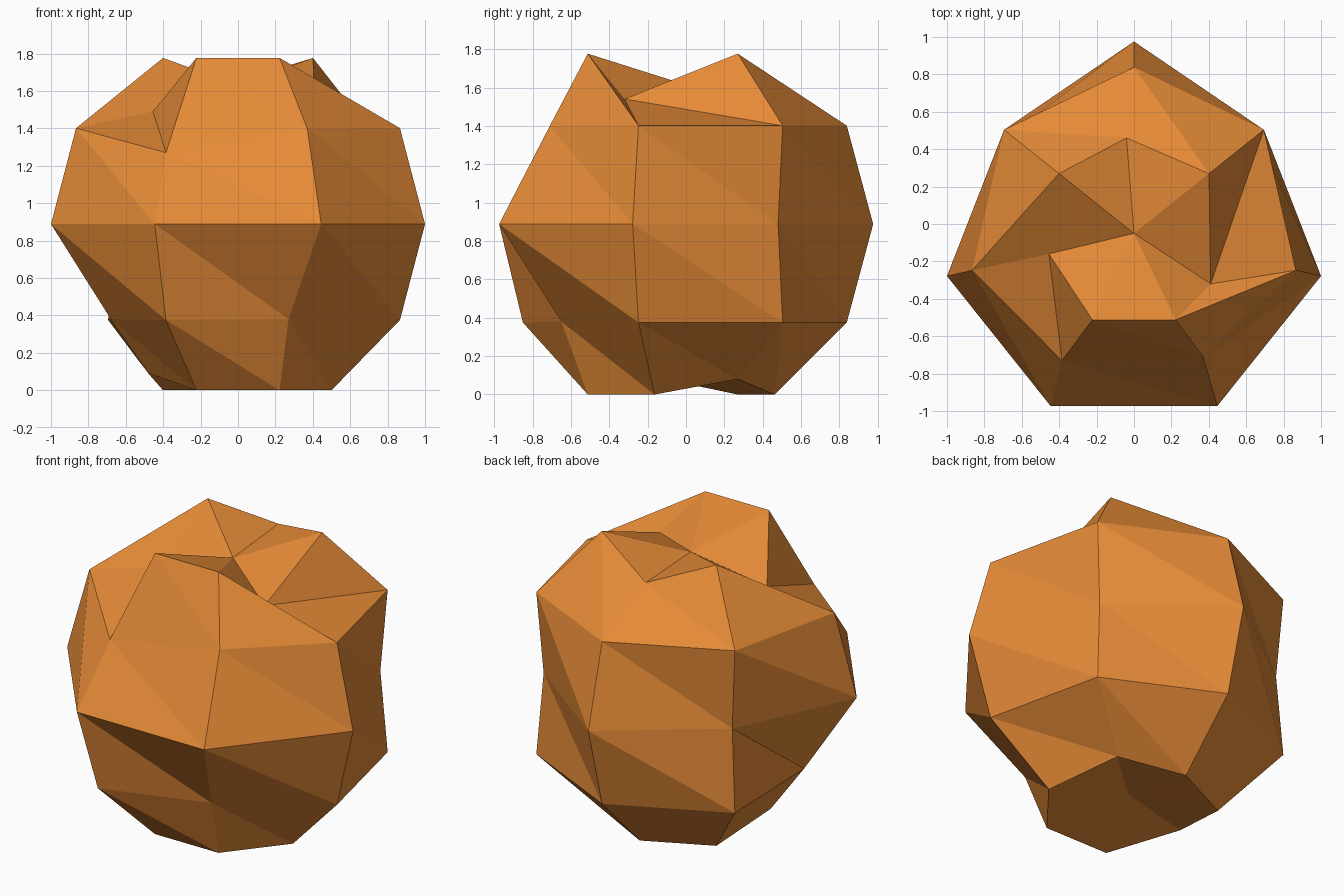
import bpy, bmesh
from math import sin, cos, pi, radians

if "Cube" in bpy.data.objects:
    bpy.data.objects.remove(bpy.data.objects["Cube"], do_unlink=True)

SIDES = 7
RADIUS = 1.0257
CENTRE_Y, CENTRE_Z = -0.05, 0.888

skin = bpy.data.materials.new("pumpkin orange")
skin.use_nodes = True
colour = (0.78, 0.255, 0.038, 1)
skin.diffuse_color = colour
skin.node_tree.nodes["Principled BSDF"].inputs["Base Color"].default_value = colour

bm = bmesh.new()

# Seven-sided rings, every 30 degrees of latitude; side 0 is at the back
rings = []
for latitude in (-60, -30, 0, 30, 60):
    lat = radians(latitude)
    ring = []
    for side in range(SIDES):
        turn = pi / 2 + 2 * pi * side / SIDES
        r = RADIUS * cos(lat)
        ring.append(bm.verts.new((r * cos(turn), CENTRE_Y + r * sin(turn),
                                  CENTRE_Z + RADIUS * sin(lat))))
    rings.append(ring)

# Hand-pushed dents: (ring, side) -> new position
dents = {
    (0, 2): (-0.48, -0.16, 0.09),
    (0, 6): (0.35, 0.27, 0.08),
    (1, 2): (-0.68, -0.21, 0.38),
    (1, 4): (0.27, -0.65, 0.38),
    (2, 1): (-0.66, 0.48, 0.89),
    (2, 6): (0.66, 0.48, 0.89),
    (3, 3): (-0.385, -0.73, 1.27),
    (3, 4): (0.37, -0.71, 1.40),
    (4, 0): (-0.04, 0.46, 1.64),
    (4, 2): (-0.455, -0.16, 1.49),
    (4, 5): (0.41, -0.32, 1.54),
}
for (ring, side), place in dents.items():
    rings[ring][side].co = place

# Side panels, each folded along the same diagonal
for low, high in zip(rings, rings[1:]):
    for a in range(SIDES):
        b = (a + 1) % SIDES
        bm.faces.new((low[a], low[b], high[a]))
        bm.faces.new((low[b], high[b], high[a]))

# Sunken caps at the bottom and the stem end
for ring, height in ((rings[0], 0.10), (rings[-1], 1.63)):
    hub = bm.verts.new((0, CENTRE_Y, height))
    for a in range(SIDES):
        bm.faces.new((ring[a], ring[(a + 1) % SIDES], hub))

bmesh.ops.recalc_face_normals(bm, faces=bm.faces)
mesh = bpy.data.meshes.new("pumpkin_body")
bm.to_mesh(mesh)
bm.free()
mesh.materials.append(skin)
body = bpy.data.objects.new("pumpkin_body", mesh)
bpy.context.collection.objects.link(body)
